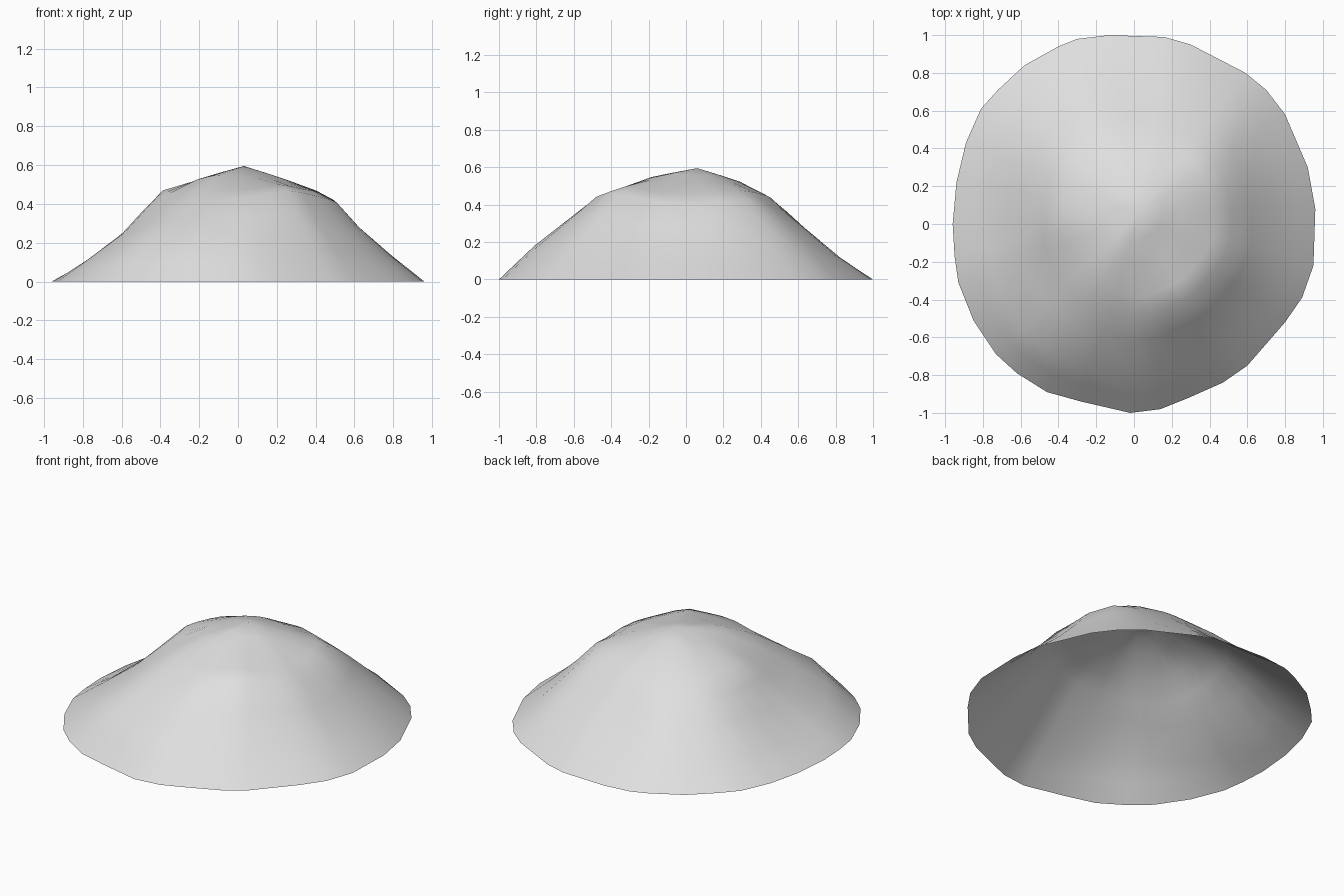
import bpy
import bmesh
import math
from mathutils import Vector

cube = bpy.data.objects.get("Cube")
if cube:
    bpy.data.objects.remove(cube, do_unlink=True)

# Uneven ground outline, counter-clockwise
OUTLINE = [(.96, .08), (.92, .3), (.8, .58), (.7, .71), (.59, .8), (.3, .95),
           (.16, .99), (-.13, 1), (-.3, .98), (-.4, .94), (-.58, .84),
           (-.72, .71), (-.81, .61), (-.89, .43), (-.94, .22), (-.96, 0),
           (-.95, -.17), (-.93, -.31), (-.85, -.51), (-.73, -.69),
           (-.62, -.79), (-.46, -.89), (-.28, -.94), (-.02, -1), (.14, -.98),
           (.29, -.92), (.47, -.84), (.6, -.75), (.8, -.52), (.89, -.39),
           (.95, -.22)]
APEX = Vector((.03, .06, .595))

# Slope heights (in hundredths) every thirty degrees, by fraction of the way to the rim
SLOPE = {
    .25: (52, 52, 52, 52, 52, 52, 52, 53, 55, 54, 53, 52),
    .42: (45, 48, 46, 43, 44, 45, 47, 43, 47, 47, 50, 47),
    .52: (39, 44, 38, 34, 38, 38, 37, 36, 41, 43, 47, 43),
    .64: (27, 32, 30, 24, 28, 27, 24, 26, 33, 33, 34, 30),
    .82: (13, 15, 16, 10, 14, 12, 10, 14, 21, 18, 17, 14),
}


def slope_height(fraction, angle):
    """Blend the heights of the two nearest directions."""
    heights = SLOPE[fraction]
    position = (angle % math.tau) / math.tau * len(heights)
    low = int(position)
    blend = position - low
    first = heights[low % len(heights)]
    second = heights[(low + 1) % len(heights)]
    return (first + (second - first) * blend) / 100


def mound_height(fraction, angle):
    if fraction == 1:
        return 0
    if fraction < .25:
        return (APEX.z + slope_height(.25, angle)) / 2
    if fraction > .82:
        return slope_height(.82, angle) * .5
    return slope_height(fraction, angle)


def make_material(name, colour):
    material = bpy.data.materials.new(name)
    material.use_nodes = True
    material.diffuse_color = colour
    shader = material.node_tree.nodes["Principled BSDF"]
    shader.inputs["Base Color"].default_value = colour
    shader.inputs["Roughness"].default_value = .9
    return material


# Mound shell, open underneath: rings running from the summit to the rim
bm = bmesh.new()
summit = bm.verts.new(APEX)
rings = []
for fraction in (.13, *SLOPE, .91, 1):
    ring = []
    for x, y in OUTLINE:
        spot = APEX.lerp(Vector((x, y, 0)), fraction)
        spot.z = mound_height(fraction, math.atan2(y, x))
        ring.append(bm.verts.new(spot))
    rings.append(ring)

count = len(OUTLINE)
for i in range(count):
    j = (i + 1) % count
    bm.faces.new((summit, rings[0][i], rings[0][j]))
    for inner, outer in zip(rings, rings[1:]):
        bm.faces.new((inner[i], outer[i], outer[j], inner[j]))
for face in bm.faces:
    face.smooth = True

mesh = bpy.data.meshes.new("mound")
bm.to_mesh(mesh)
bm.free()
mesh.materials.append(make_material("pale grey", (.74, .74, .74, 1)))
mound = bpy.data.objects.new("mound", mesh)
bpy.context.collection.objects.link(mound)
